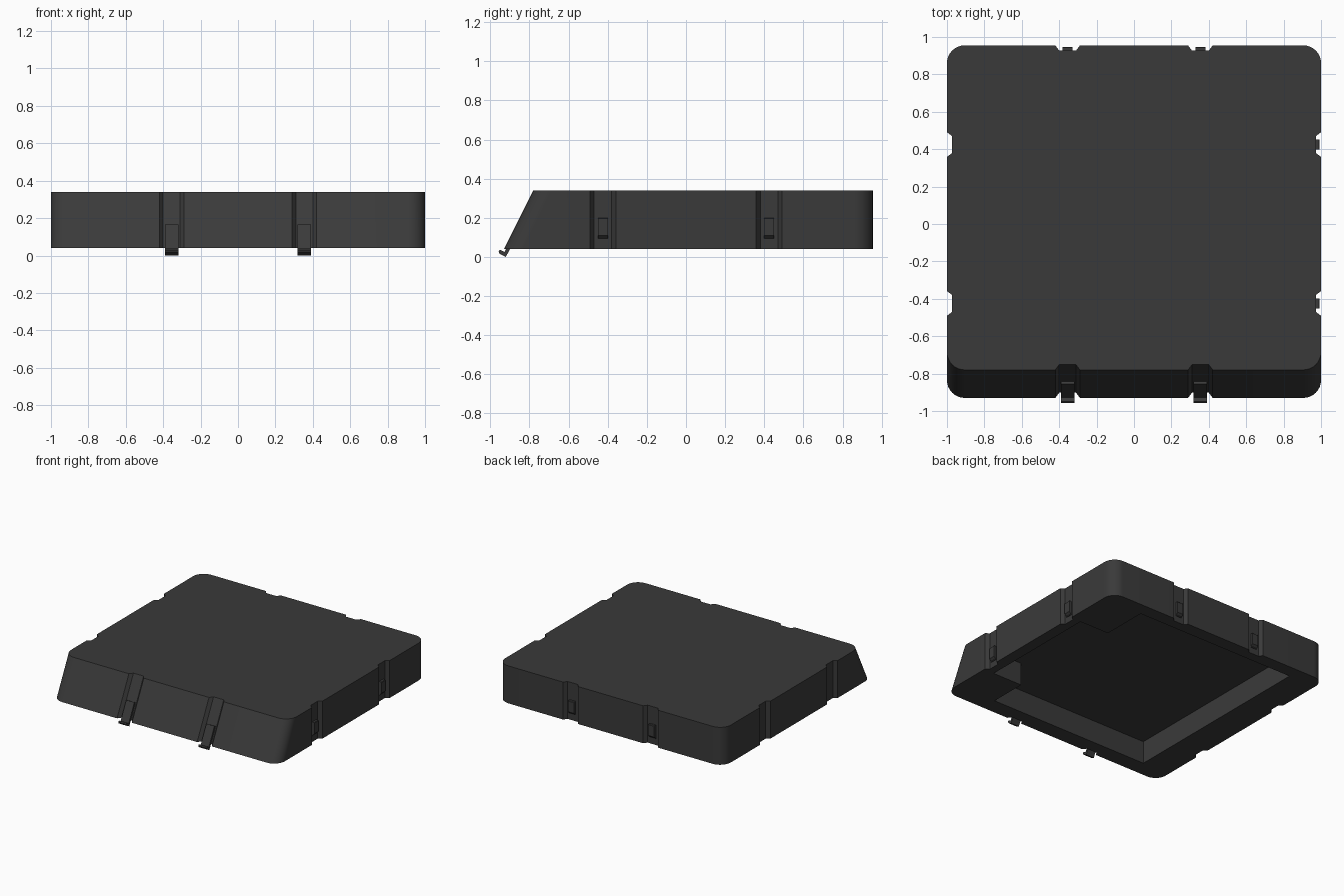
import bpy, bmesh, math
from mathutils import Vector, Matrix

if "Cube" in bpy.data.objects:
    bpy.data.objects.remove(bpy.data.objects["Cube"])

Z0, Z1 = 0.04, 0.34            # underside and top of the case
BACK, FRONT_LOW, FRONT_TOP = 0.955, -0.93, -0.78
REC = 0.028                    # channel depth
FX, SY = 0.355, 0.425          # channel positions on front/back and sides

mat = bpy.data.materials.new("dark_plastic")
mat.diffuse_color = (0.042, 0.042, 0.042, 1)
mat.use_nodes = True
mat.node_tree.nodes["Principled BSDF"].inputs["Base Color"].default_value = mat.diffuse_color


def make(name, bm, smooth=False):
    bmesh.ops.recalc_face_normals(bm, faces=bm.faces)
    me = bpy.data.meshes.new(name)
    bm.to_mesh(me)
    bm.free()
    ob = bpy.data.objects.new(name, me)
    bpy.context.collection.objects.link(ob)
    me.materials.append(mat)
    return ob


def loft(name, low, high):
    """Closed solid between two matching loops of points."""
    bm = bmesh.new()
    a = [bm.verts.new(p) for p in low]
    b = [bm.verts.new(p) for p in high]
    bm.faces.new(a)
    bm.faces.new(b)
    n = len(a)
    for i in range(n):
        bm.faces.new((a[i], a[(i + 1) % n], b[(i + 1) % n], b[i]))
    return make(name, bm)


def outline(front, z, r=0.095, seg=8):
    """Rounded rectangle with two tapered channels on every side."""
    pts = []

    def side(fixed, direction, inward, centres):
        for c in centres:
            for off, d in ((-.066, 0), (-.045, REC), (.045, REC), (.066, 0)):
                p = Vector(fixed) + Vector(direction) * (c + off) + Vector(inward) * d
                pts.append((p.x, p.y, z))

    def corner(cx, cy, start):
        for i in range(seg + 1):
            t = math.radians(start + 90 * i / seg)
            pts.append((cx + r * math.cos(t), cy + r * math.sin(t), z))

    side((0, front), (1, 0), (0, 1), (-FX, FX))
    corner(1 - r, front + r, -90)
    side((1, 0), (0, 1), (-1, 0), (-SY, SY))
    corner(1 - r, BACK - r, 0)
    side((0, BACK), (-1, 0), (0, -1), (-FX, FX))
    corner(-1 + r, BACK - r, 90)
    side((-1, 0), (0, -1), (1, 0), (-SY, SY))
    corner(-1 + r, front + r, 180)
    return pts


# Case body with sloping front
body = loft("case_body", outline(FRONT_LOW, Z0), outline(FRONT_TOP, Z1))

# Underside cavity, leaving square blocks in the two right-hand corners
xl, xr, xb = -0.76, 0.91, 0.65
yf, yb = -0.80, 0.85
plan = [(xl, yf), (xb, yf), (xb, -.5), (xr, -.5), (xr, .48), (xb, .48), (xb, yb), (xl, yb)]
cutter = loft("cavity_cutter", [(x, y, -0.1) for x, y in plan], [(x, y, 0.22) for x, y in plan])
mod = body.modifiers.new("cavity", 'BOOLEAN')
mod.object = cutter
mod.operation = 'DIFFERENCE'
mod.solver = 'EXACT'
bpy.context.view_layer.objects.active = body
body.select_set(True)
bpy.ops.object.modifier_apply(modifier="cavity")
bpy.data.objects.remove(cutter)
bpy.ops.object.shade_smooth_by_angle(angle=math.radians(25))

# Hooked clips lying in the front channels
d = Vector((FRONT_TOP - FRONT_LOW, Z1 - Z0)).normalized()
n = Vector((-d.y, d.x))
base = Vector((FRONT_LOW + REC, Z0))
hook = [(.134, -.004), (.134, .016), (-.024, .016), (-.024, .042), (-.034, .046),
        (-.044, .034), (-.044, -.001)]
prof = [base + d * s + n * o for s, o in hook]
for c in (-FX, FX):
    loft("front_clip", [(c - .036, p.x, p.y) for p in prof], [(c + .036, p.x, p.y) for p in prof])

# Catches on the right and back channels, with a ramped lower lip
catch = [(-.005, .20), (.016, .20), (.02, .196), (.02, .11), (.005, .095), (.005, .088), (-.005, .088)]


def add_catch(name, origin, angle):
    m = Matrix.Translation(origin) @ Matrix.Rotation(angle, 4, 'Z')
    loft(name, [m @ Vector((o, -.026, z)) for o, z in catch],
         [m @ Vector((o, .026, z)) for o, z in catch])


for s in (-1, 1):
    add_catch("right_catch", (1 - REC, s * SY, 0), 0)
    add_catch("back_catch", (s * FX, BACK - REC, 0), math.pi / 2)
